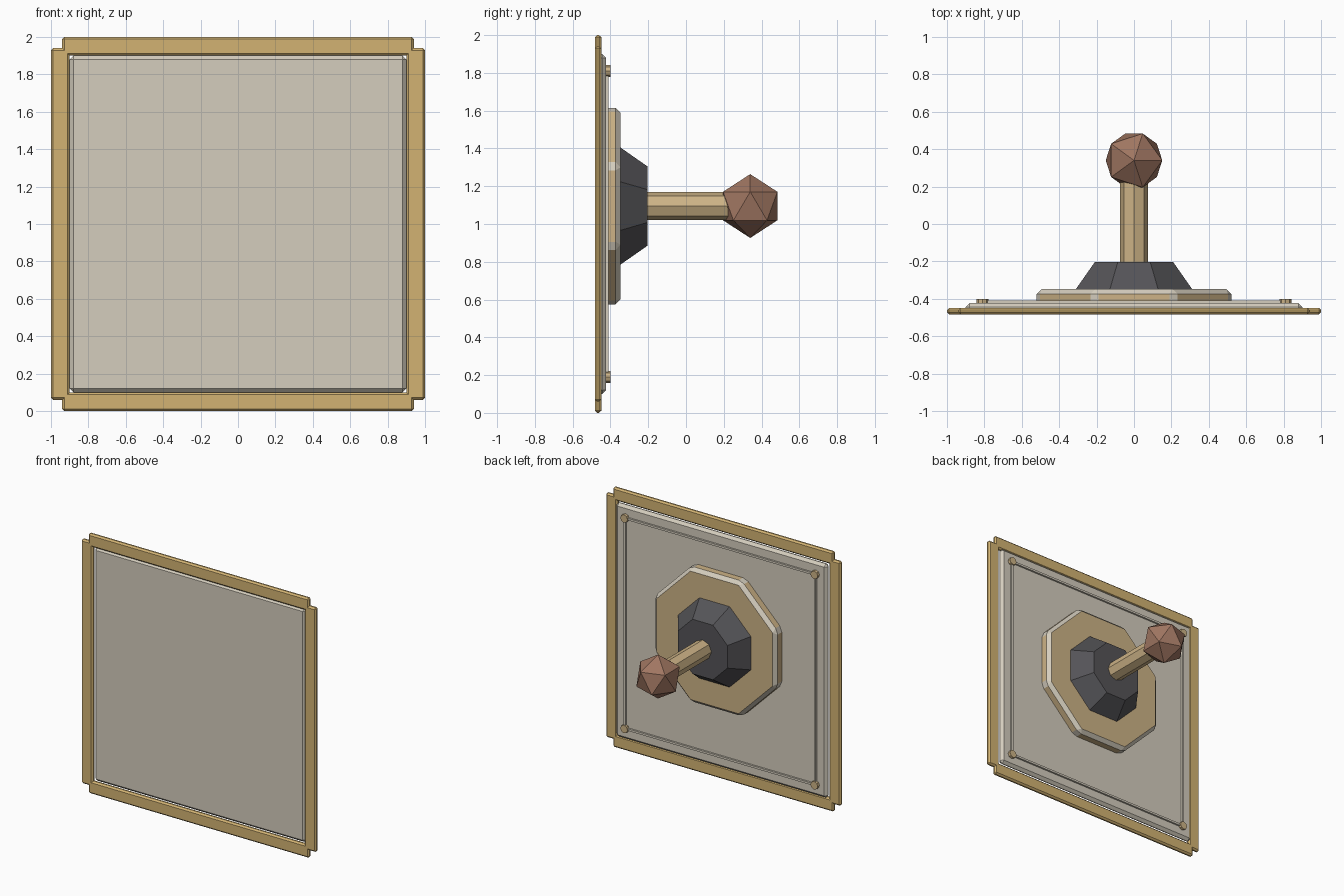
import bpy, bmesh, math
from mathutils import Matrix, Vector

cube = bpy.data.objects.get("Cube")
if cube:
    bpy.data.objects.remove(cube, do_unlink=True)


def material(name, rgb):
    m = bpy.data.materials.new(name)
    m.use_nodes = True
    colour = (*rgb, 1)
    m.diffuse_color = colour
    bsdf = next(n for n in m.node_tree.nodes if n.type == 'BSDF_PRINCIPLED')
    bsdf.inputs["Base Color"].default_value = colour
    return m


GOLD = material("frame gold", (0.65, 0.45, 0.17))
STONE = material("pale stone", (0.66, 0.61, 0.51))
BRASS = material("pale brass", (0.61, 0.45, 0.24))
IRON = material("dark iron", (0.09, 0.088, 0.096))
WOOD = material("brown knob", (0.35, 0.18, 0.12))

HUB_Z = 1.095


def finish(name, bm, *mats):
    bmesh.ops.recalc_face_normals(bm, faces=bm.faces)
    mesh = bpy.data.meshes.new(name)
    bm.to_mesh(mesh)
    bm.free()
    for m in mats:
        mesh.materials.append(m)
    obj = bpy.data.objects.new(name, mesh)
    bpy.context.collection.objects.link(obj)
    return obj


def box(name, mat, lo, hi, bevel=0.0):
    """Box between two corners, with optional chamfered edges."""
    lo, hi = Vector(lo), Vector(hi)
    bm = bmesh.new()
    place = Matrix.Translation((lo + hi) / 2) @ Matrix.Diagonal((*(hi - lo), 1))
    bmesh.ops.create_cube(bm, size=1, matrix=place)
    if bevel:
        bmesh.ops.bevel(bm, geom=bm.edges[:], offset=bevel, segments=1,
                        profile=0.5, affect='EDGES')
    return finish(name, bm, mat)


def prism(name, mats, x, z, y0, y1, r0, r1, flat=False, bevel=0.0):
    """Eight-sided prism along y; flat means the radii reach the flats."""
    grow = 1 / math.cos(math.pi / 8) if flat else 1
    turn = Matrix.Rotation(math.pi / 8 if flat else 0, 4, 'Z')
    bm = bmesh.new()
    place = (Matrix.Translation((x, (y0 + y1) / 2, z))
             @ Matrix.Rotation(-math.pi / 2, 4, 'X') @ turn)
    bmesh.ops.create_cone(bm, cap_ends=True, segments=8, radius1=r0 * grow,
                          radius2=r1 * grow, depth=y1 - y0, matrix=place)
    if bevel:
        middle = (y0 + y1) / 2
        edges = [e for e in bm.edges if max(v.co.y for v in e.verts) > middle]
        bmesh.ops.bevel(bm, geom=edges, offset=bevel, segments=1, profile=0.5,
                        affect='EDGES', material=1)
    return finish(name, bm, *mats)


# Frame of four overlapping bars with stepped corners
FRONT, BACK = -0.483, -0.448
for side, s in (("left", 1), ("right", -1)):
    xs = sorted((s * 0.9, s))
    box("frame_" + side, GOLD, (xs[0], FRONT, 0.06), (xs[1], BACK, 1.94), 0.012)
for side, z in (("bottom", 0), ("top", 1.9)):
    box("frame_" + side, GOLD, (-0.94, FRONT, z), (0.94, BACK, z + 0.1), 0.012)

# Main panel
box("panel", STONE, (-0.9, -0.47, 0.1), (0.9, -0.423, 1.9), 0.02)

# Corner rivets and the thin rails joining them
R = 0.81
for s in (-1, 1):
    end = "left" if s > 0 else "right"
    level = "top" if s > 0 else "bottom"
    box("rail_" + end, STONE, (s * R - 0.008, -0.43, 1 - R),
        (s * R + 0.008, -0.409, 1 + R))
    box("rail_" + level, STONE, (-R, -0.43, 1 + s * R - 0.008),
        (R, -0.409, 1 + s * R + 0.008))
    for t in (-1, 1):
        prism("rivet_%s_%s" % (end, "top" if t > 0 else "bottom"), [BRASS],
              s * R, 1 + t * R, -0.435, -0.401, 0.031, 0.031)

# Octagonal back plate with pale chamfers, flared collar and handle
prism("back_plate", [BRASS, STONE], 0, HUB_Z, -0.43, -0.347, 0.52, 0.52,
      flat=True, bevel=0.026)
prism("collar", [IRON], 0, HUB_Z, -0.35, -0.204, 0.312, 0.21, flat=True)
prism("handle", [BRASS], 0, HUB_Z, -0.22, 0.26, 0.074, 0.074)

# Faceted knob
bm = bmesh.new()
bmesh.ops.create_icosphere(bm, subdivisions=1, radius=0.169,
                           matrix=Matrix.Translation((0, 0.34, HUB_Z)))
finish("knob", bm, WOOD)
